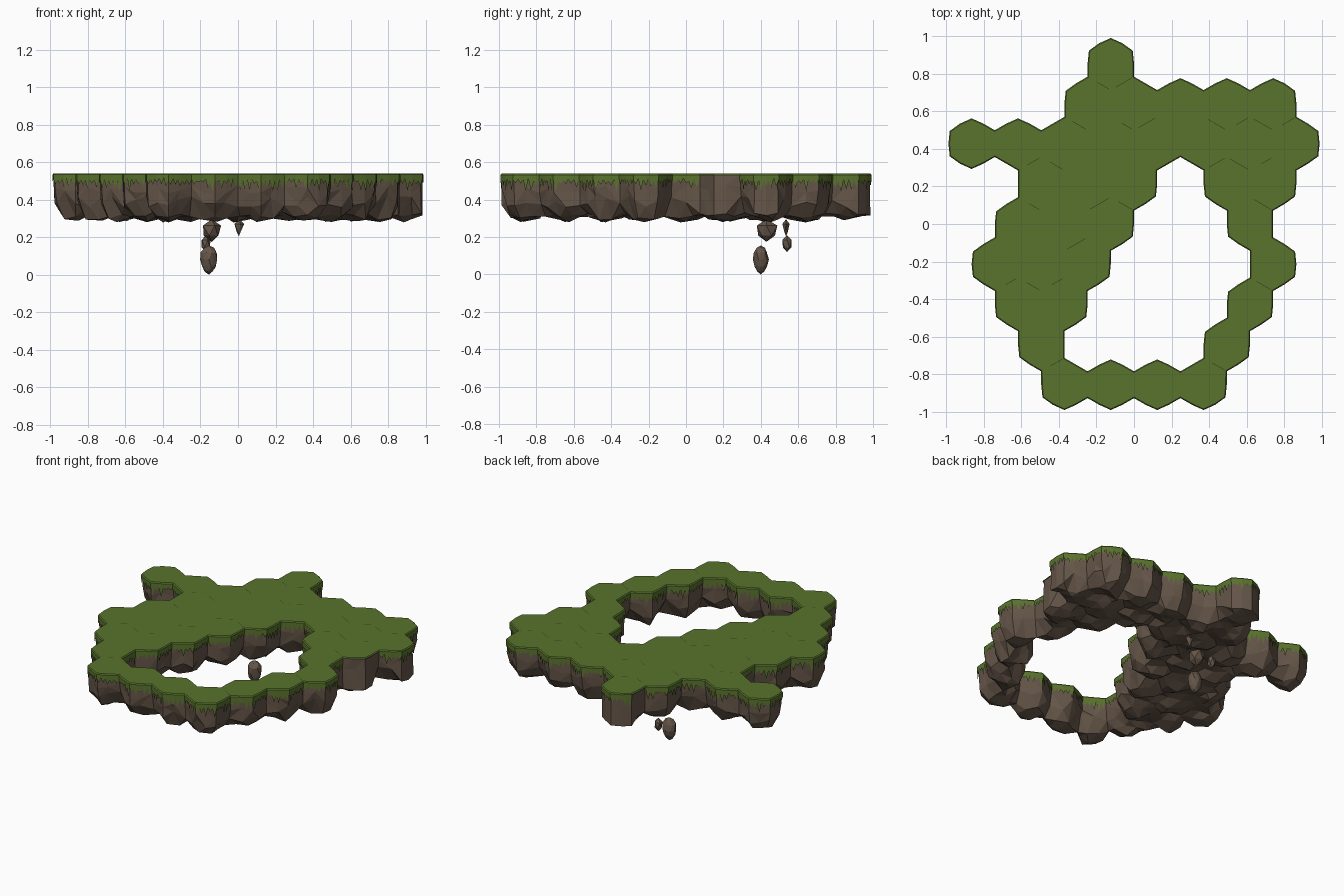
import bpy, bmesh, math, random
from mathutils import Vector

if "Cube" in bpy.data.objects:
    bpy.data.objects.remove(bpy.data.objects["Cube"])

random.seed(7)
R = 1 / 7                       # hex radius
W = R * math.sqrt(3)            # hex width
TOP = 0.54
ROWS = {4: [-1], 3: [-2, 0, 2, 4, 6], 2: range(-7, 8, 2), 1: [-4, -2, 0, 4, 6],
        0: [-5, -3, -1, 5], -1: [-6, -4, -2, 6], -2: [-5, -3, 5], -3: [-4, 4],
        -4: [-3, -1, 1, 3]}
CELLS = [Vector((i * W / 2, j * 1.5 * R, 0)) for j, r in ROWS.items() for i in r]


def material(name, col):
    m = bpy.data.materials.new(name)
    m.diffuse_color = (*col, 1)
    m.use_nodes = True
    m.node_tree.nodes["Principled BSDF"].inputs["Base Color"].default_value = m.diffuse_color
    return m


GRASS = material("grass green", (0.100, 0.172, 0.026))
ROCK = material("brown rock", (0.130, 0.092, 0.066))
SEAM = material("dark moss", (0.035, 0.060, 0.012))

NOISE = {}


def noise(p, salt=0):
    """Three random numbers per point, remembered so neighbouring tiles agree."""
    key = (round(p.x * 500), round(p.y * 500), salt)
    if key not in NOISE:
        NOISE[key] = [random.random() for _ in range(3)]
    return NOISE[key]


def owners(p):
    return [c for c in CELLS if (c - p).length < R * 1.05]


def pull(p, amount, z):
    """Move a rim point inward over the tiles that own it."""
    own = owners(p)
    d = sum(own, Vector()) / len(own) - p
    if d.length > 1e-3:
        d.normalize()
    if len(own) == 1 and abs((own[0] - p).length - R) < 1e-3:
        amount += 0.008         # clip outward corners
    q = p + d * amount
    q.z = z
    return q


def corner(c, k):
    a = math.radians(30 + 60 * k)
    return c + Vector((math.cos(a), math.sin(a), 0)) * R


def add(bm, pts, out):
    f = bm.faces.new([bm.verts.new(p) for p in pts])
    f.normal_update()
    if f.normal.dot(out) < 0:
        f.normal_flip()


def finish(bm, name, mat):
    bmesh.ops.remove_doubles(bm, verts=bm.verts, dist=1e-4)
    me = bpy.data.meshes.new(name)
    bm.to_mesh(me)
    bm.free()
    me.materials.append(mat)
    ob = bpy.data.objects.new(name, me)
    bpy.context.collection.objects.link(ob)
    return ob


def sheer(p):
    """Parts of the rim cut straight down instead of tapering."""
    return p.x > 0.97 or (p.x > 0.73 and 0.05 < p.y < 0.25) or p.y > 0.9


def bare(p):
    """Edges without hanging grass."""
    return (p.x > 0.79 and 0.1 < p.y < 0.25) or (p.x < -0.24 and p.y > 0.8)


def low(p, edge):
    """Shared underside point."""
    a, b, c = noise(p)
    if not edge:
        return p + Vector((a * .03 - .015, b * .03 - .015, 0.305 + c * 0.04))
    if sheer(p):
        return pull(p, 0.006, 0.315 + a * 0.015)
    return pull(p, 0.006 + a * 0.02, 0.355 + b * 0.065)


def middle(p):
    a, b, _ = noise(p, 5)
    return pull(p, 0.004 + a * 0.009, 0.43 + b * 0.05)


rock, grass, seams = bmesh.new(), bmesh.new(), bmesh.new()
UP, DOWN = Vector((0, 0, 1)), Vector((0, 0, -1))
uni = random.uniform
for c in CELLS:
    cs = [corner(c, k) for k in range(6)]
    ms = [(cs[k] + cs[(k + 1) % 6]) / 2 for k in range(6)]
    cedge = [len(owners(p)) < 3 for p in cs]
    medge = [len(owners(p)) < 2 for p in ms]

    # grass top of the tile
    ring = []
    for k in range(6):
        ring += [pull(cs[k], 0.006, TOP), pull(ms[k], 0.006 * medge[k], TOP)]
    add(grass, ring, UP)

    # faceted rock underside
    lc = [low(p, e) for p, e in zip(cs, cedge)]
    lm = [low(p, e) for p, e in zip(ms, medge)]
    inner = [c.lerp(p, uni(0.42, 0.66)) + Vector((0, 0, uni(0.292, 0.325))) for p in cs]
    tip = c + Vector((uni(-.03, .03), uni(-.03, .03), uni(0.278, 0.29)))
    for k in range(6):
        n = (k + 1) % 6
        for tri in ((inner[k], lc[k], lm[k]), (inner[k], lm[k], inner[n]),
                    (inner[n], lm[k], lc[n]), (inner[k], inner[n], tip)):
            add(rock, tri, DOWN)

        out = ms[k] - c
        if not medge[k]:
            # thin seams between some tiles
            if out.y > 0.01 and out.x > -0.1 and random.random() < 0.5:
                d = (cs[n] - cs[k]).normalized()
                s = Vector((-d.y, d.x, 0)) * 0.0018
                a, b = cs[k].lerp(cs[n], 0.08), cs[k].lerp(cs[n], uni(0.5, 0.9))
                z = Vector((0, 0, TOP + 0.0008))
                add(seams, [a - s + z, b - s + z, b + s + z, a + s + z], UP)
            continue

        # rock side wall, two facet rows
        for p, q, lp, lq in ((cs[k], ms[k], lc[k], lm[k]), (ms[k], cs[n], lm[k], lc[n])):
            tp, tq = pull(p, 0.008, 0.535), pull(q, 0.008, 0.535)
            mp, mq = middle(p), middle(q)
            for u, v, x, y in ((tp, tq, mq, mp), (mp, mq, lq, lp)):
                if random.random() < 0.5:
                    u, v, x, y = v, x, y, u     # turn the diagonal
                add(rock, (u, v, x), out)
                add(rock, (u, x, y), out)

        # chamfered grass rim with jagged drips
        ends = (cs[k], ms[k], cs[n])
        path_top = [pull(p, 0.006, TOP) for p in ends]
        path_rim = [pull(p, 0, 0.533) for p in ends]
        for h in range(2):
            add(grass, (path_top[h], path_top[h + 1], path_rim[h + 1], path_rim[h]), out + UP * 0.1)
        if bare(ms[k]):
            continue
        N = 10
        pts = [path_rim[s // 6].lerp(path_rim[s // 6 + 1], s / 5 - s // 6) for s in range(N + 1)]
        zs = [random.choice((0.448, 0.465, 0.48, 0.49)) + uni(-.006, .006) if s % 2
              else uni(0.497, 0.515) for s in range(N + 1)]
        zs[0] = zs[-1] = 0.505
        for s in range(N):
            a, b = pts[s], pts[s + 1]
            add(grass, (a, b, Vector((b.x, b.y, zs[s + 1])), Vector((a.x, a.y, zs[s]))), out)

finish(rock, "island_rock", ROCK)
finish(grass, "island_grass", GRASS)
finish(seams, "tile_seams", SEAM)

# hanging rocks: centre, half sizes, how much the lower end narrows
STONES = [((-0.155, 0.40, 0.08), (0.056, 0.047, 0.075), 0.25),
          ((-0.14, 0.43, 0.235), (0.075, 0.08, 0.06), 0.5),
          ((-0.17, 0.54, 0.165), (0.032, 0.03, 0.045), 0.1),
          ((0.005, 0.535, 0.25), (0.042, 0.032, 0.046), 0.9)]
for i, (pos, size, taper) in enumerate(STONES):
    bm = bmesh.new()
    bmesh.ops.create_icosphere(bm, subdivisions=2 if i == 0 else 1, radius=1)
    for v in bm.verts:
        narrow = (1 - taper * (1 - v.co.z) / 2) * uni(0.86, 1.06)
        v.co = Vector((v.co.x * narrow * size[0], v.co.y * narrow * size[1],
                       v.co.z * size[2])) + Vector(pos)
    if i == 0:
        min(bm.verts, key=lambda v: v.co.z).co.z = 0
    finish(bm, f"hanging_stone_{i + 1}", ROCK)
